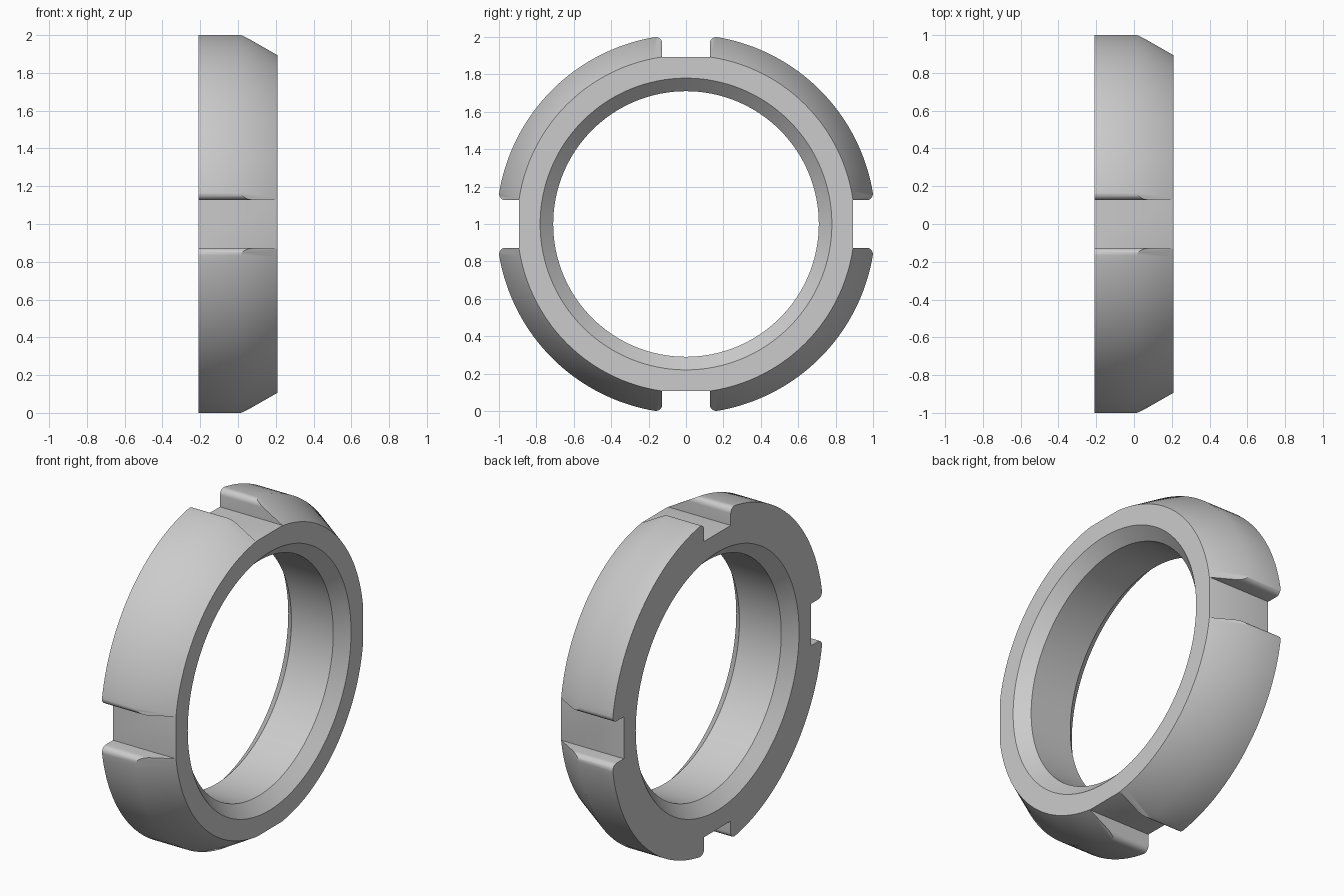
import bpy, bmesh, math
from mathutils import Matrix, Vector

cube = bpy.data.objects.get("Cube")
if cube:
    bpy.data.objects.remove(cube, do_unlink=True)

SEGMENTS = 128
HALF = 0.21          # half of the ring thickness
OUTER = 1.013        # rim radius
FACE = 0.902         # outer radius of the chamfered face
FLOOR = 0.894        # distance of the slot floors from the axis
BORE, BEVEL = 0.71, 0.07
SLOT, FILLET = 0.127, 0.035
CENTRE = Vector((0, 0, 1))

steel = bpy.data.materials.new("light grey steel")
steel.use_nodes = True
colour = (0.6, 0.6, 0.6, 1)
steel.diffuse_color = colour
steel.node_tree.nodes["Principled BSDF"].inputs["Base Color"].default_value = colour


def make_object(name, bm):
    bmesh.ops.translate(bm, vec=CENTRE, verts=bm.verts)
    bmesh.ops.recalc_face_normals(bm, faces=bm.faces)
    mesh = bpy.data.meshes.new(name)
    bm.to_mesh(mesh)
    bm.free()
    mesh.materials.append(steel)
    obj = bpy.data.objects.new(name, mesh)
    bpy.context.collection.objects.link(obj)
    return obj


# Ring body: lathed section (x, radius) around the x axis
section = [(-HALF, BORE + BEVEL), (-HALF, OUTER), (0.015, OUTER), (HALF, FACE),
           (HALF, BORE + BEVEL), (HALF - BEVEL, BORE), (BEVEL - HALF, BORE)]
bm = bmesh.new()
rings = []
for i in range(SEGMENTS):
    a = math.tau * i / SEGMENTS
    rings.append([bm.verts.new((x, r * math.cos(a), r * math.sin(a))) for x, r in section])
for i, ring in enumerate(rings):
    following = rings[(i + 1) % SEGMENTS]
    for j in range(len(section)):
        k = (j + 1) % len(section)
        bm.faces.new((ring[j], ring[k], following[k], following[j]))
nut = make_object("slotted_ring_nut", bm)

# Slot outline: flat floor, straight walls, rounded lips tangent to the rim
cy = SLOT + FILLET
cz = math.sqrt((OUTER - FILLET) ** 2 - cy ** 2)
end = math.atan2(cz, cy)
side = [(SLOT, FLOOR)]
for i in range(9):
    a = math.pi + (end - math.pi) * i / 8
    side.append((cy + FILLET * math.cos(a), cz + FILLET * math.sin(a)))
side.append((side[-1][0], OUTER + 0.1))
outline = side + [(-y, z) for y, z in reversed(side)]

# Four slot cutters around the rim
bm = bmesh.new()
for quarter in range(4):
    turn = Matrix.Rotation(quarter * math.pi / 2, 3, 'X')
    face = bm.faces.new([bm.verts.new(turn @ Vector((-HALF - 0.1, y, z))) for y, z in outline])
    moved = bmesh.ops.extrude_face_region(bm, geom=[face], use_keep_orig=True)["geom"]
    bmesh.ops.translate(bm, vec=(2 * HALF + 0.2, 0, 0),
                        verts=[v for v in moved if isinstance(v, bmesh.types.BMVert)])
cutter = make_object("slot_cutter", bm)
cutter.hide_render = True

cut = nut.modifiers.new("slots", 'BOOLEAN')
cut.operation = 'DIFFERENCE'
cut.solver = 'EXACT'
cut.object = cutter
bpy.ops.object.select_all(action='DESELECT')
bpy.context.view_layer.objects.active = nut
nut.select_set(True)
bpy.ops.object.modifier_apply(modifier=cut.name)
bpy.data.objects.remove(cutter, do_unlink=True)
bpy.ops.object.shade_smooth_by_angle(angle=math.radians(35))
